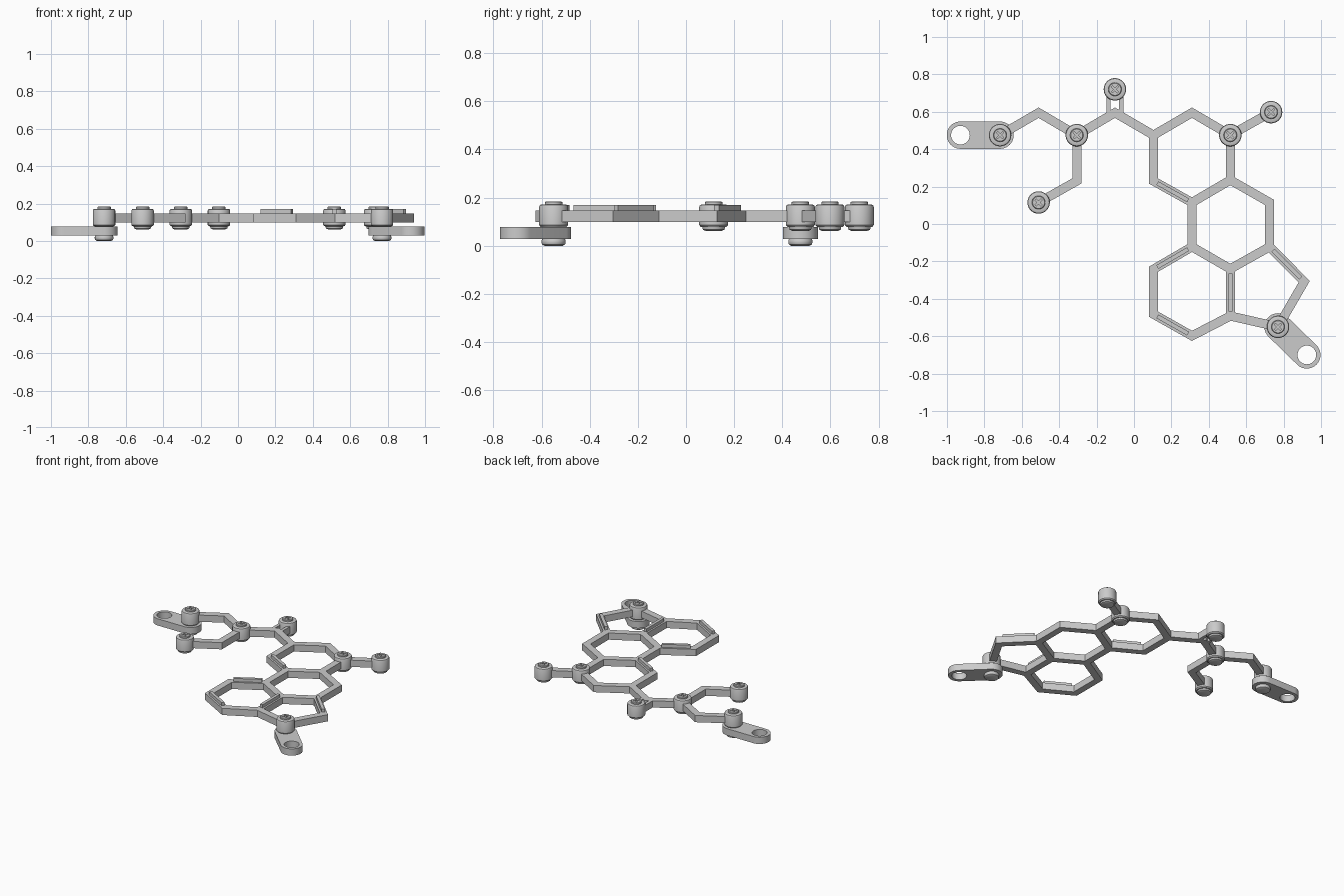
import bpy, bmesh
from math import sin, cos, pi, atan2, radians
from mathutils import Vector

if "Cube" in bpy.data.objects:
    bpy.data.objects.remove(bpy.data.objects["Cube"])

Z0, Z1 = 0.098, 0.147


def add(name, mesh, loc=(0, 0, 0)):
    ob = bpy.data.objects.new(name, mesh)
    ob.location = loc
    bpy.context.collection.objects.link(ob)
    return ob


def finish(bm, name):
    bmesh.ops.recalc_face_normals(bm, faces=bm.faces[:])
    me = bpy.data.meshes.new(name)
    bm.to_mesh(me)
    bm.free()
    return me


def baked(ob, name):
    """Evaluate modifiers or curve into a plain mesh."""
    dg = bpy.context.evaluated_depsgraph_get()
    me = bpy.data.meshes.new_from_object(ob.evaluated_get(dg))
    bpy.data.objects.remove(ob)
    me.name = name
    return me


def ribbon(name, pts, closed=False, w=0.048, z0=Z0, z1=Z1):
    """Flat bar with mitred corners along a path."""
    P = [Vector(p) for p in pts]
    n = len(P)
    bm = bmesh.new()
    rows = []
    for i, p in enumerate(P):
        a = p - P[i - 1] if closed or i > 0 else P[1] - p
        b = P[(i + 1) % n] - p if closed or i < n - 1 else a
        na = Vector((-a.y, a.x)).normalized()
        nb = Vector((-b.y, b.x)).normalized()
        m = (na + nb).normalized()
        m *= w / 2 / m.dot(na)
        rows.append([bm.verts.new((p.x + s * m.x, p.y + s * m.y, z))
                     for s, z in ((1, z0), (-1, z0), (-1, z1), (1, z1))])
    for i in range(n if closed else n - 1):
        r, q = rows[i], rows[(i + 1) % n]
        for k in range(4):
            bm.faces.new((r[k], r[(k + 1) % 4], q[(k + 1) % 4], q[k]))
    if not closed:
        bm.faces.new(rows[0])
        bm.faces.new(rows[-1])
    return add(name, finish(bm, name))


def lathe(name, prof, n=40):
    """Capped solid of revolution from (radius, z) pairs."""
    bm = bmesh.new()
    rings = [[bm.verts.new((r * cos(2 * pi * i / n), r * sin(2 * pi * i / n), z))
              for i in range(n)] for r, z in prof]
    for a, b in zip(rings, rings[1:]):
        for i in range(n):
            j = (i + 1) % n
            bm.faces.new((a[i], a[j], b[j], b[i]))
    bm.faces.new(rings[0])
    bm.faces.new(rings[-1])
    return finish(bm, name)


def smooth(me):
    me.shade_smooth()
    me.set_sharp_from_angle(angle=radians(35))


# Joint positions on the honeycomb grid
A, B, C = (0.104, 0.475), (0.31, 0.595), (0.515, 0.475)
D, E, F = (0.515, 0.235), (0.31, 0.115), (0.104, 0.23)
G, H, I, J = (0.725, 0.115), (0.725, -0.122), (0.515, -0.24), (0.31, -0.122)
K, L, M, N = (0.515, -0.492), (0.31, -0.598), (0.104, -0.482), (0.104, -0.242)
O, P = (0.91, -0.308), (0.77, -0.55)
Q, R, S, T = (-0.102, 0.595), (-0.306, 0.475), (-0.51, 0.595), (-0.716, 0.475)
U, V, W, X = (-0.306, 0.23), (-0.51, 0.115), (0.733, 0.598), (-0.102, 0.72)

# Ring frames
ribbon("upper_hexagon_frame", (A, B, C, D, E, F), True)
ribbon("middle_hexagon_frame", (D, G, H, I, J, E), True)
ribbon("lower_hexagon_frame", (J, I, K, L, M, N), True)
ribbon("pentagon_frame", (I, H, O, P, K), True)

# Branch bars
ribbon("long_arm", (A, Q, R, S, T))
ribbon("lower_arm", (R, U, V))
ribbon("short_arm", (C, W))
for s in (-1, 1):
    ribbon("twin_arm", ((Q[0] + s * 0.034, 0.575), (X[0] + s * 0.034, X[1])), w=0.022)

# Raised ridges on selected frame sides
for a, b in ((F, E), (N, J), (I, K), (M, L), (H, O)):
    a, b = Vector(a), Vector(b)
    ribbon("raised_ridge", (a.lerp(b, 0.1), a.lerp(b, 0.9)), w=0.022, z0=0.13, z1=0.17)

# Round post with cross-slotted head
post = add("post", lathe("post", (
    (0.034, 0.062), (0.045, 0.067), (0.047, 0.078), (0.054, 0.079), (0.06, 0.086),
    (0.06, 0.162), (0.057, 0.169), (0.05, 0.172), (0.036, 0.172), (0.036, 0.181),
    (0.032, 0.184))))
for ang in (pi / 4, -pi / 4):
    d = Vector((cos(ang), sin(ang))) * 0.023
    cut = ribbon("slot_cutter", (-d, d), w=0.009, z0=0.174, z1=0.2)
    cut.hide_render = True
    mod = post.modifiers.new("slot", "BOOLEAN")
    mod.operation, mod.object, mod.solver = "DIFFERENCE", cut, "EXACT"
post_mesh = baked(post, "post")
for ob in [o for o in bpy.data.objects if o.name.startswith("slot_cutter")]:
    bpy.data.objects.remove(ob)
smooth(post_mesh)
for p in (T, V, R, X, C, W, P):
    add("post", post_mesh, (*p, 0))

# Hanging links with eyelets, and the rivets that hold them
rivet = lathe("link_rivet", ((0.038, 0.0), (0.047, 0.005), (0.05, 0.012),
                             (0.05, 0.022), (0.046, 0.03), (0.046, 0.09)))
smooth(rivet)
for p, end in ((T, (-0.928, 0.475)), (P, (0.924, -0.7))):
    ang = atan2(end[1] - p[1], end[0] - p[0])
    outline = [(c[0] + 0.073 * cos(ang + t0 + pi * i / 20), c[1] + 0.073 * sin(ang + t0 + pi * i / 20))
               for c, t0 in ((end, -pi / 2), (p, pi / 2)) for i in range(21)]
    hole = [(end[0] + 0.05 * cos(2 * pi * i / 36), end[1] + 0.05 * sin(2 * pi * i / 36))
            for i in range(36)]
    cu = bpy.data.curves.new("link", "CURVE")
    cu.dimensions, cu.fill_mode, cu.extrude = "2D", "BOTH", 0.0245
    for pts in (outline, hole):
        sp = cu.splines.new("POLY")
        sp.points.add(len(pts) - 1)
        for q, (x, y) in zip(sp.points, pts):
            q.co = (x, y, 0, 1)
        sp.use_cyclic_u = True
    me = baked(add("link_curve", cu), "link")
    smooth(me)
    add("hanging_link", me, (0, 0, 0.0525))
    add("link_rivet", rivet, (*p, 0))
